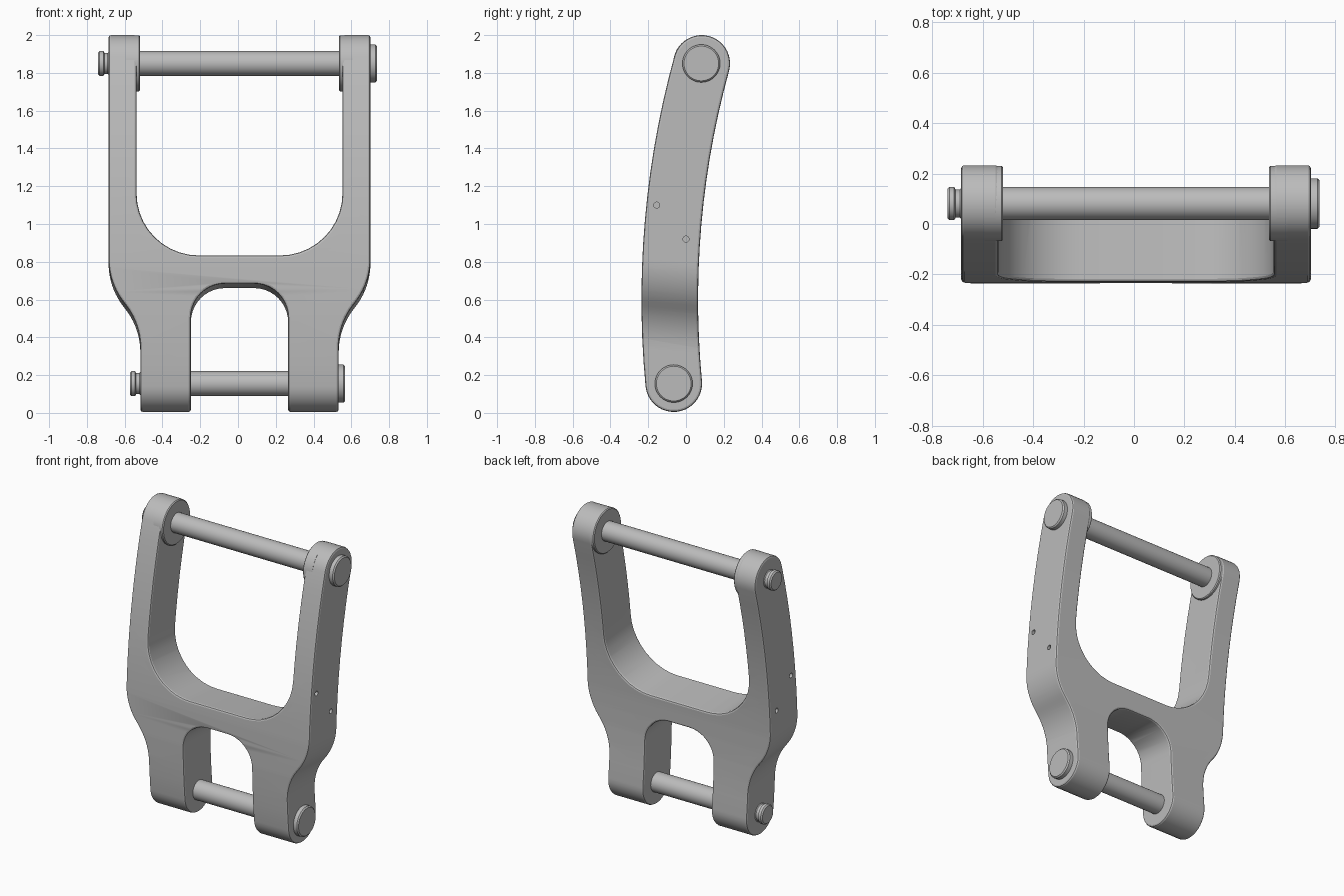
import bpy, bmesh, math
from mathutils import Vector, Matrix

cube = bpy.data.objects.get("Cube")
if cube:
    bpy.data.objects.remove(cube, do_unlink=True)

MID = 0.008                      # centre plane of the frame
TOP, BOTTOM = (0.081, 1.85), (-0.065, 0.155)   # pin axes (y, z)

metal = bpy.data.materials.new("grey metal")
metal.use_nodes = True
GREY = (0.5, 0.5, 0.5, 1)
metal.diffuse_color = GREY
metal.node_tree.nodes["Principled BSDF"].inputs["Base Color"].default_value = GREY


def make(name, bm):
    bmesh.ops.recalc_face_normals(bm, faces=bm.faces)
    mesh = bpy.data.meshes.new(name)
    bm.to_mesh(mesh)
    bm.free()
    mesh.materials.append(metal)
    ob = bpy.data.objects.new(name, mesh)
    bpy.context.collection.objects.link(ob)
    return ob


def activate(ob):
    bpy.ops.object.select_all(action='DESELECT')
    ob.select_set(True)
    bpy.context.view_layer.objects.active = ob


def smooth(ob):
    activate(ob)
    bpy.ops.object.shade_smooth_by_angle(angle=math.radians(22))


def prism(name, start, end):
    """Solid between two matching outlines."""
    bm = bmesh.new()
    a = [bm.verts.new(p) for p in start]
    b = [bm.verts.new(p) for p in end]
    bm.faces.new(a)
    bm.faces.new(b[::-1])
    for i in range(len(a)):
        j = (i + 1) % len(a)
        bm.faces.new((a[i], b[i], b[j], a[j]))
    return make(name, bm)


def fillet(corners, steps=10):
    """Round each (x, z, radius) corner of a closed polygon."""
    out = []
    for i, (x, z, r) in enumerate(corners):
        p = Vector((x, z))
        if r == 0:
            out.append(p)
            continue
        u = (Vector(corners[i - 1][:2]) - p).normalized()
        v = (Vector(corners[(i + 1) % len(corners)][:2]) - p).normalized()
        half = u.angle(v) / 2
        centre = p + (u + v).normalized() * r / math.sin(half)
        d0 = p + u * r / math.tan(half) - centre
        d1 = p + v * r / math.tan(half) - centre
        sweep = d0.angle_signed(d1)
        for k in range(steps + 1):
            out.append(centre + Matrix.Rotation(-sweep * k / steps, 2) @ d0)
    return out


def lathe(name, axis, profile, sides=48):
    """Turn (x, radius) steps around an axis parallel to x."""
    bm = bmesh.new()
    rings = []
    for x, r in profile:
        rings.append([bm.verts.new((x, axis[0] + r * math.cos(t), axis[1] + r * math.sin(t)))
                      for t in (math.tau * k / sides for k in range(sides))])
    for a, b in zip(rings, rings[1:]):
        for i in range(sides):
            j = (i + 1) % sides
            bm.faces.new((a[i], a[j], b[j], b[i]))
    bm.faces.new(rings[0])
    bm.faces.new(rings[-1])
    return make(name, bm)


def boolean(ob, cutter, operation):
    activate(ob)
    mod = ob.modifiers.new(operation, 'BOOLEAN')
    mod.operation, mod.solver, mod.object = operation, 'EXACT', cutter
    bpy.ops.object.modifier_apply(modifier=mod.name)
    bpy.data.objects.remove(cutter, do_unlink=True)


# Curved side silhouette with round ends
bend, cy, cz, half = 4.7, 4.614, 0.6, 0.15
t_top = math.asin((TOP[1] - cz) / bend)
t_bot = math.asin((BOTTOM[1] - cz) / bend)


def arc(radius, t0, t1, n=14):
    ts = [t0 + (t1 - t0) * k / n for k in range(n + 1)]
    return [(cy - radius * math.cos(t), cz + radius * math.sin(t)) for t in ts]


def round_end(t, sign, n=18):
    y, z = cy - bend * math.cos(t), cz + bend * math.sin(t)
    first = math.pi - t if sign > 0 else -t
    angles = [first - math.pi * k / n for k in range(1, n)]
    return [(y + half * math.cos(a), z + half * math.sin(a)) for a in angles]


side = (arc(bend + half, t_bot, t_top) + round_end(t_top, 1)
        + arc(bend - half, t_top, t_bot) + round_end(t_bot, -1))
frame = prism("frame", [(-1, y, z) for y, z in side], [(1, y, z) for y, z in side])

# Front outline: two upper arms, waist and two lower legs
right = [(0.545, 0.815, 0.33), (0.545, 2.3, 0), (0.693, 2.3, 0), (0.693, 0.67, 0.37),
         (0.525, 0.45, 0.37), (0.525, -0.3, 0), (0.2575, -0.3, 0), (0.2575, 0.665, 0.18)]
outline = fillet(right + [(-x, z, r) for x, z, r in reversed(right)])
lean = 0.084 * 0.5
front = prism("front_outline", [(MID + x, -0.5, z + lean) for x, z in outline],
              [(MID + x, 0.5, z - lean) for x, z in outline])
boolean(frame, front, 'INTERSECT')

# Softened edges
bevel = frame.modifiers.new("soft_edges", 'BEVEL')
bevel.width, bevel.segments = 0.012, 2
bevel.limit_method, bevel.angle_limit = 'ANGLE', math.radians(40)
bevel.use_clamp_overlap = False
activate(frame)
bpy.ops.object.modifier_apply(modifier=bevel.name)

# Small drilled holes on both outer sides
for s in (-1, 1):
    for axis in ((-0.155, 1.1), (0.0, 0.92)):
        x = MID + s * 0.693
        boolean(frame, lathe("drill", axis, [(x - 0.05, 0.016), (x + 0.05, 0.016)], 20),
                'DIFFERENCE')
smooth(frame)

# Round bosses on the inner faces of the upper arms
for s, name in ((-1, "right_boss"), (1, "left_boss")):
    smooth(lathe(name, TOP, [(MID + s * 0.6, 0.149), (MID + s * 0.533, 0.149),
                             (MID + s * 0.527, 0.143)]))


# Headed pins with a grooved tail
def pin(name, axis, x0, x1):
    smooth(lathe(name, axis, [
        (x0 - 0.055, 0.058), (x0 - 0.047, 0.066), (x0 - 0.028, 0.066), (x0 - 0.022, 0.056),
        (x0 - 0.005, 0.056), (x0 + 0.005, 0.066), (x1 - 0.005, 0.066), (x1 - 0.005, 0.1),
        (x1 + 0.026, 0.1), (x1 + 0.034, 0.092)]))


pin("upper_pin", TOP, MID - 0.693, MID + 0.693)
pin("lower_pin", BOTTOM, MID - 0.525, MID + 0.525)
